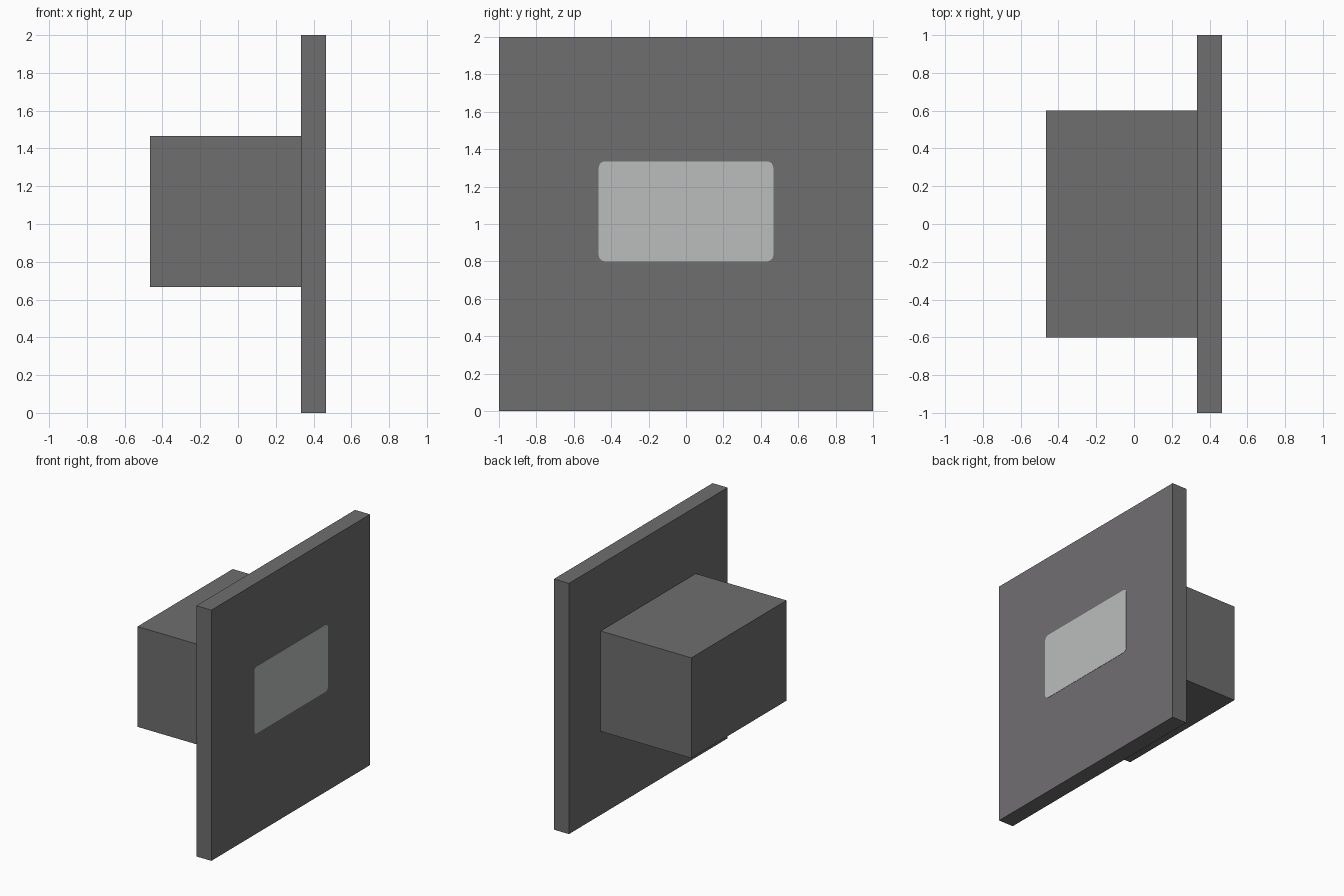
import bpy
import bmesh
from mathutils import Vector

cube = bpy.data.objects.get("Cube")
if cube:
    bpy.data.objects.remove(cube, do_unlink=True)


def material(name, color):
    mat = bpy.data.materials.new(name)
    mat.use_nodes = True
    mat.diffuse_color = color
    bsdf = next(n for n in mat.node_tree.nodes if n.type == "BSDF_PRINCIPLED")
    bsdf.inputs["Base Color"].default_value = color
    return mat


def box(name, low, high, mat, corner=0):
    """Box between two corners; corner rounds the edges running along x."""
    low, high = Vector(low), Vector(high)
    bm = bmesh.new()
    bmesh.ops.create_cube(bm, size=1)
    bmesh.ops.scale(bm, vec=high - low, verts=bm.verts)
    if corner:
        along_x = [e for e in bm.edges
                   if abs(e.verts[0].co.x - e.verts[1].co.x) > 1e-5]
        bmesh.ops.bevel(bm, geom=along_x, offset=corner, offset_type="OFFSET",
                        segments=5, profile=0.5, affect="EDGES")
    mesh = bpy.data.meshes.new(name)
    bm.to_mesh(mesh)
    bm.free()
    mesh.materials.append(mat)
    obj = bpy.data.objects.new(name, mesh)
    obj.location = (low + high) / 2
    bpy.context.collection.objects.link(obj)
    return obj


grey = material("dark grey", (0.163, 0.157, 0.163, 1))
pale = material("pale grey", (0.50, 0.515, 0.505, 1))

# Square face plate
face_x = 0.465
box("face_plate", (0.333, -1, 0), (face_x, 1, 2), grey)

# Housing behind the plate
box("rear_housing", (-0.467, -0.6, 0.667), (0.333, 0.6, 1.467), grey)

# Rounded window, a thin plate on the face
box("window_panel", (face_x - 0.002, -0.467, 0.8),
    (face_x + 0.002, 0.467, 1.335), pale, corner=0.035)
